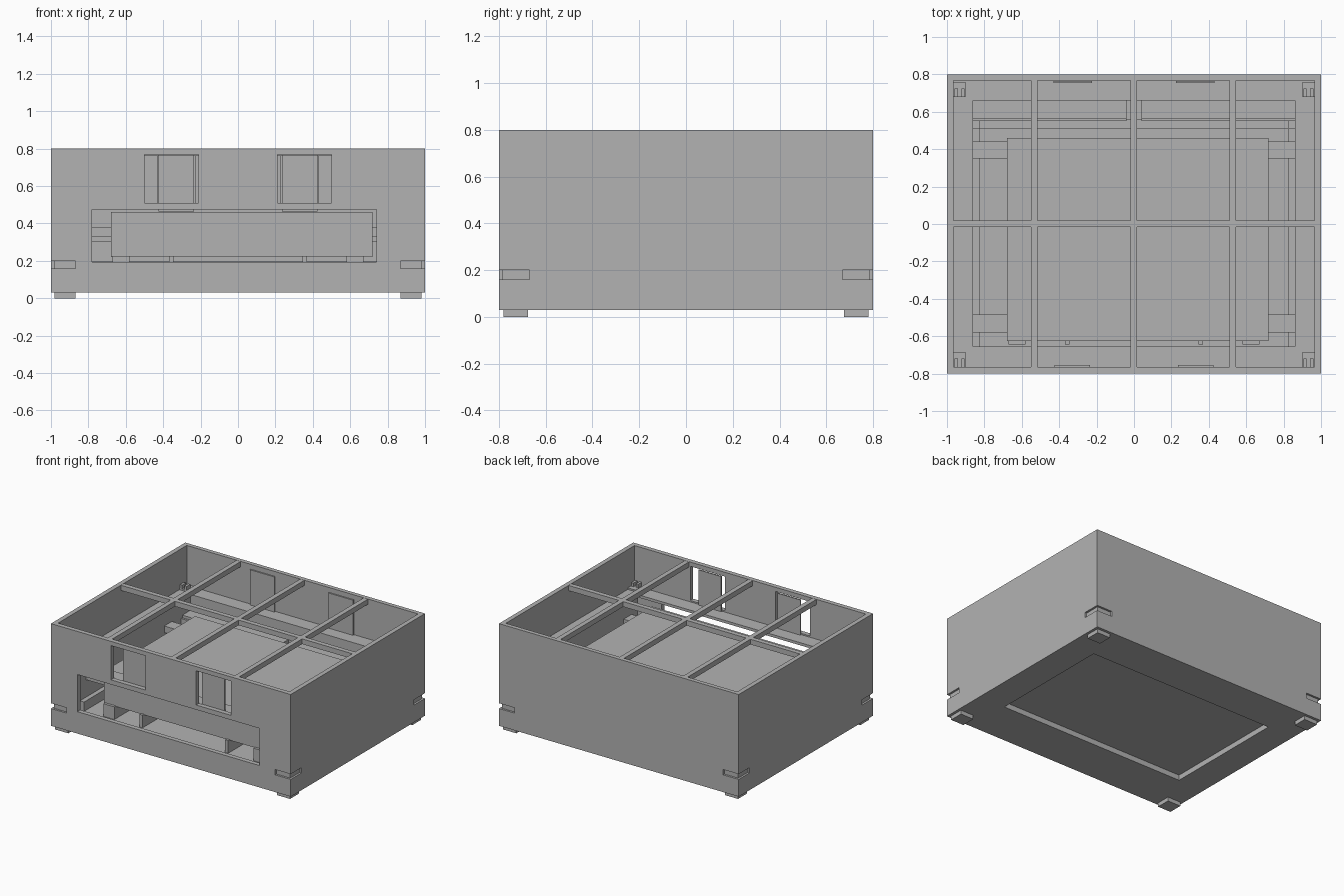
import bpy

cube = bpy.data.objects.get("Cube")
if cube:
    bpy.data.objects.remove(cube, do_unlink=True)

grey = bpy.data.materials.new("plain grey")
grey.use_nodes = True
colour = (0.45, 0.45, 0.45, 1)
grey.diffuse_color = colour
grey.node_tree.nodes["Principled BSDF"].inputs["Base Color"].default_value = colour


def block(name, x, y, z):
    """Box from (min, max) pairs along each axis."""
    bpy.ops.mesh.primitive_cube_add(size=1)
    ob = bpy.context.object
    ob.name = name
    ob.location = [sum(p) / 2 for p in (x, y, z)]
    ob.scale = [p[1] - p[0] for p in (x, y, z)]
    bpy.ops.object.transform_apply(location=True, rotation=False, scale=True)
    ob.data.materials.append(grey)
    return ob


def cut(target, x, y, z):
    """Subtract a box from the target."""
    cutter = block("cutter", x, y, z)
    cutter.hide_render = True
    mod = target.modifiers.new("cut", "BOOLEAN")
    mod.operation, mod.solver, mod.object = "DIFFERENCE", "EXACT", cutter
    bpy.context.view_layer.objects.active = target
    bpy.ops.object.modifier_apply(modifier=mod.name)
    bpy.data.objects.remove(cutter, do_unlink=True)


def span(side, low, high):
    """Range mirrored to the given side."""
    return tuple(sorted((side * low, side * high)))


SIDES = (-1, 1)
INNER_X, INNER_Y = (-0.965, 0.965), (-0.765, 0.768)

# Case with open top, recessed underside and front openings
case = block("case", (-1, 1), (-0.8, 0.8), (0.03, 0.8))
cut(case, INNER_X, INNER_Y, (0.13, 0.9))
cut(case, (-0.78, 0.78), (-0.45, 0.5), (0, 0.07))
cut(case, (-0.78, 0.74), (-0.9, -0.7), (0.195, 0.475))
for s in SIDES:
    cut(case, span(s, 0.21, 0.5), (-0.9, -0.7), (0.51, 0.768))

# Corner grip slots and feet
for sx in SIDES:
    for sy in SIDES:
        cut(case, span(sx, 0.985, 1.1), span(sy, 0.67, 0.9), (0.16, 0.2))
        cut(case, span(sx, 0.87, 1.1), span(sy, 0.785, 0.9), (0.16, 0.2))
        block("foot", span(sx, 0.87, 0.98), span(sy, 0.675, 0.78), (0, 0.03))

# Divider grid across the top
for x in (-0.533, -0.002, 0.528):
    block("long_divider", (x - 0.018, x + 0.018), (-0.78, 0.78), (0.76, 0.799))
block("cross_divider", (-0.98, 0.98), (-0.016, 0.02), (0.76, 0.799))

# Sliding plates behind the windows and on the back wall
for s in SIDES:
    block("window_plate", span(s, 0.235, 0.425), (-0.765, -0.755), (0.465, 0.765))
    block("back_plate", span(s, 0.225, 0.43), (0.755, 0.765), (0.465, 0.765))

# Shelf frame around the well
shelf = block("shelf", (-0.97, 0.97), (-0.77, 0.77), (0.48, 0.5))
cut(shelf, (-0.86, 0.86), (-0.655, 0.66), (0.4, 0.6))

# Well walls, low ledges and back steps
for s in SIDES:
    block("well_side", span(s, 0.86, 0.88), (-0.655, 0.66), (0.12, 0.485))
    block("side_ledge", span(s, 0.825, 0.862), (-0.655, 0.51), (0.12, 0.2))
    block("back_step", span(s, 0.04, 0.86), (0.55, 0.665), (0.3, 0.36))
    block("back_step_rail", span(s, 0.04, 0.86), (0.565, 0.665), (0.36, 0.38))
block("well_back", (-0.88, 0.88), (0.66, 0.68), (0.12, 0.485))
block("back_ledge", (-0.83, 0.825), (0.51, 0.56), (0.12, 0.2))

# Drawer block held by side arms and low supports
block("drawer", (-0.68, 0.72), (-0.625, 0.46), (0.22, 0.46))
for s in SIDES:
    for y in ((-0.58, -0.485), (0.35, 0.44)):
        block("side_arm", span(s, 0.66, 0.865), y, (0.33, 0.38))
    for x in ((0.345, 0.37), (0.58, 0.67)):
        block("support", span(s, *x), (-0.645, 0.45), (0.12, 0.225))

# Corner clips standing on the shelf
for sx in SIDES:
    for y in (-0.73, 0.715):
        block("clip_base", span(sx, 0.9, 0.966), (y - 0.035, y + 0.045), (0.498, 0.512))
        for x in (0.905, 0.942):
            block("clip_prong", span(sx, x, x + 0.018), (y - 0.035, y + 0.01), (0.51, 0.54))
